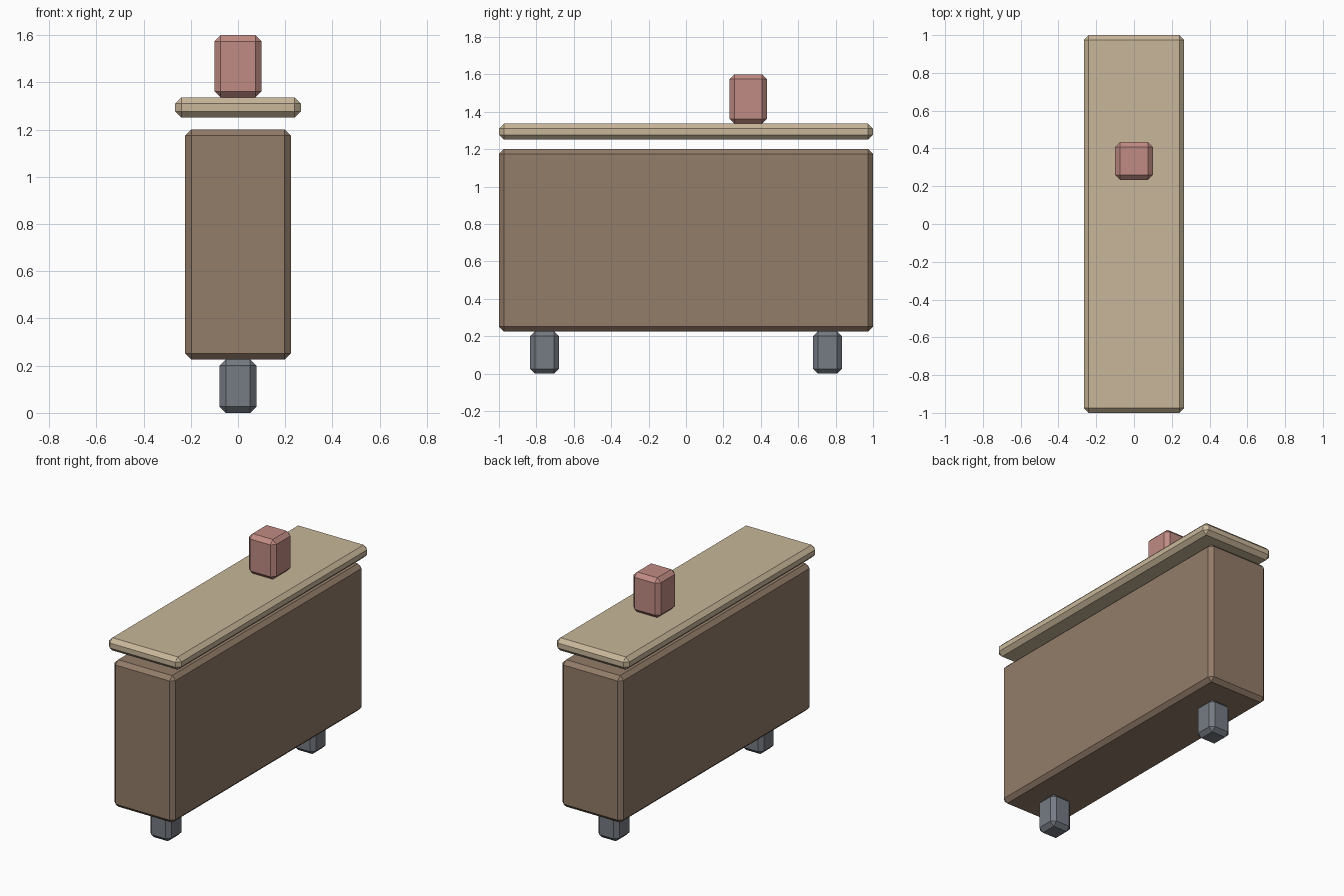
import bpy

if "Cube" in bpy.data.objects:
    bpy.data.objects.remove(bpy.data.objects["Cube"])


def material(name, rgb):
    m = bpy.data.materials.new(name)
    m.diffuse_color = (*rgb, 1)
    m.use_nodes = True
    m.node_tree.nodes["Principled BSDF"].inputs["Base Color"].default_value = m.diffuse_color
    return m


def block(name, size, centre, mat, chamfer=0.026):
    """Box with a flat one-segment chamfer on every edge."""
    bpy.ops.mesh.primitive_cube_add(size=1, location=centre)
    ob = bpy.context.object
    ob.name = name
    ob.scale = size
    bpy.ops.object.transform_apply(location=False, rotation=False, scale=True)
    bev = ob.modifiers.new("chamfer", 'BEVEL')
    bev.width = chamfer
    bev.segments = 1
    bev.limit_method = 'NONE'
    ob.data.materials.append(mat)
    return ob


brown = material("brown", (0.29, 0.20, 0.14))
tan = material("tan", (0.58, 0.47, 0.32))
pink = material("pink", (0.53, 0.26, 0.23))
slate = material("slate", (0.18, 0.20, 0.23))

# Main box
block("body", (0.448, 2.0, 0.975), (0, 0, 0.7135), brown)

# Lid floating just above the box
block("lid", (0.532, 2.0, 0.085), (0, 0, 1.2935), tan)

# Knob, set towards the back of the lid
block("knob", (0.2, 0.2, 0.264), (0, 0.333, 1.468), pink)

# Feet, front and back
for side, label in ((-1, "front"), (1, "back")):
    block(label + "_foot", (0.155, 0.155, 0.226), (0, side * 0.757, 0.113), slate)
